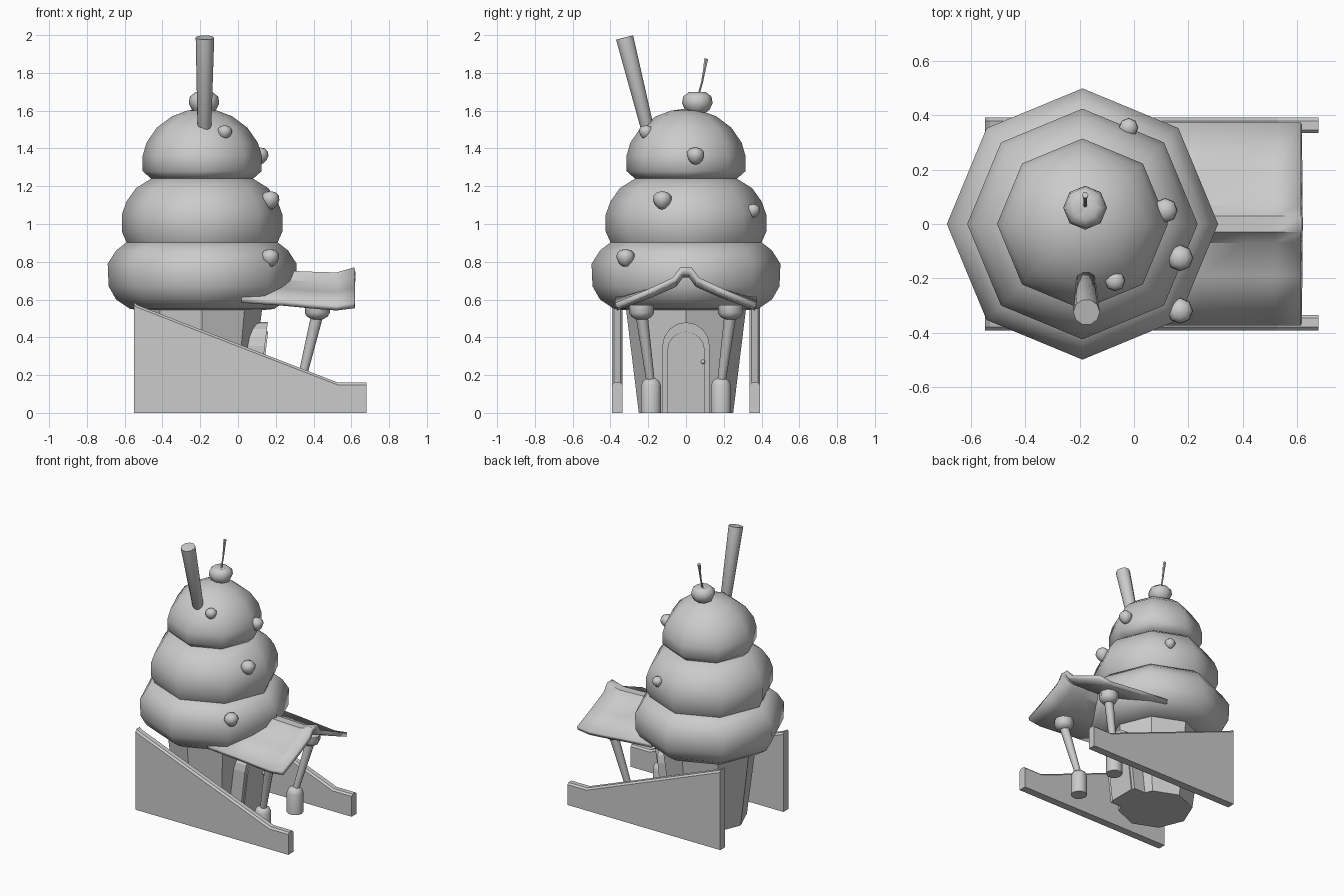
import bpy, bmesh, math
from mathutils import Vector

if "Cube" in bpy.data.objects:
    bpy.data.objects.remove(bpy.data.objects["Cube"])

CX = -0.19  # axis of the cup and the swirl

grey = bpy.data.materials.new("plain_grey")
grey.use_nodes = True
grey.diffuse_color = (0.6, 0.6, 0.6, 1)
grey.node_tree.nodes["Principled BSDF"].inputs["Base Color"].default_value = (0.6, 0.6, 0.6, 1)


def finish(name, bm, smooth=None):
    bmesh.ops.recalc_face_normals(bm, faces=bm.faces)
    mesh = bpy.data.meshes.new(name)
    bm.to_mesh(mesh)
    bm.free()
    mesh.materials.append(grey)
    obj = bpy.data.objects.new(name, mesh)
    bpy.context.collection.objects.link(obj)
    if smooth:
        bpy.ops.object.select_all(action='DESELECT')
        obj.select_set(True)
        bpy.context.view_layer.objects.active = obj
        bpy.ops.object.shade_smooth_by_angle(angle=math.radians(smooth))
    return obj


def tube(name, rings, sides, smooth=None):
    """Skin rings given as (centre, radius), each square to the path."""
    bm = bmesh.new()
    centres = [Vector(c) for c, r in rings]
    loops = []
    for i, (c, r) in enumerate(rings):
        axis = centres[min(i + 1, len(rings) - 1)] - centres[max(i - 1, 0)]
        turn = Vector((0, 0, 1)).rotation_difference(axis.normalized())
        angles = [math.tau * k / sides for k in range(sides)]
        loops.append([bm.verts.new(centres[i] + turn @ Vector((r * math.cos(a), r * math.sin(a), 0)))
                      for a in angles])
    for low, high in zip(loops, loops[1:]):
        for k in range(sides):
            n = (k + 1) % sides
            bm.faces.new((low[k], low[n], high[n], high[k]))
    bm.faces.new(loops[0])
    bm.faces.new(loops[-1])
    return finish(name, bm, smooth)


def lathe(name, x, y, profile, sides, smooth=None):
    return tube(name, [((x, y, z), r) for r, z in profile], sides, smooth)


def slab(name, outline, shift, bevel_above=None):
    """Extrude a flat outline of 3D points."""
    bm = bmesh.new()
    face = bm.faces.new([bm.verts.new(p) for p in outline])
    out = bmesh.ops.extrude_face_region(bm, geom=[face])
    moved = [v for v in out["geom"] if isinstance(v, bmesh.types.BMVert)]
    bmesh.ops.translate(bm, verts=moved, vec=shift)
    if bevel_above:
        edges = [e for e in bm.edges if all(v.co.z > bevel_above for v in e.verts)
                 and abs(e.verts[0].co.x - e.verts[1].co.x) > 0.01]
        bmesh.ops.bevel(bm, geom=edges, offset=0.012, segments=1, affect='EDGES')
    return finish(name, bm)


# Cup and three swirl tiers
lathe("cup", CX, 0, [(0.25, 0), (0.32, 0.57)], 8)
lathe("swirl_lower", CX, 0, [(0.28, 0.54), (0.38, 0.55), (0.455, 0.6), (0.495, 0.67), (0.5, 0.79),
                             (0.455, 0.86), (0.4, 0.903)], 8, 62)
lathe("swirl_middle", CX, 0, [(0.4, 0.903), (0.425, 0.96), (0.425, 1.05), (0.4, 1.12),
                              (0.35, 1.19), (0.27, 1.24)], 8, 62)
lathe("swirl_top", CX, 0, [(0.27, 1.24), (0.315, 1.28), (0.315, 1.36), (0.295, 1.43), (0.24, 1.51),
                           (0.16, 1.57), (0.08, 1.6), (0.01, 1.61)], 8, 62)

# Cherry with its curved stem
lathe("cherry", -0.18, 0.06, [(0.03, 1.58), (0.065, 1.605), (0.081, 1.64), (0.075, 1.675),
                              (0.045, 1.698), (0.01, 1.685)], 8, 62)
tube("cherry_stem", [((-0.18, 0.065, 1.68), 0.006), ((-0.18, 0.085, 1.75), 0.006),
                     ((-0.18, 0.098, 1.82), 0.008), ((-0.18, 0.107, 1.875), 0.012)], 6, 50)

# Straw
tube("straw", [((-0.178, -0.195, 1.465), 0.02), ((-0.178, -0.2, 1.49), 0.036),
               ((-0.175, -0.325, 1.987), 0.049)], 10, 50)

# Candy drops stuck to the swirl
drops = [(-0.07, -0.21, 1.485, 0.038), (0.115, 0.05, 1.36, 0.046), (0.17, -0.125, 1.125, 0.049),
         (0.17, -0.32, 0.82, 0.048), (-0.02, 0.355, 1.07, 0.036)]
for i, (x, y, z, r) in enumerate(drops):
    bm = bmesh.new()
    bmesh.ops.create_uvsphere(bm, u_segments=8, v_segments=6, radius=r)
    for v in bm.verts:
        taper = 1 + 0.2 * v.co.z / r
        v.co.x *= taper
        v.co.y *= taper
    drop = finish(f"candy_drop_{i + 1}", bm, 60)
    drop.location = (x, y, z)

# Sloping side walls
for side, name in ((1, "left"), (-1, "right")):
    wall = [(-0.55, 0), (-0.55, 0.585), (-0.53, 0.57), (0.53, 0.16), (0.68, 0.16), (0.68, 0)]
    slab(f"{name}_side_wall", [(x, side * 0.335, z) for x, z in wall], (0, side * 0.057, 0), 0.1)


# Arched doorway, leaning with the cup
def arch(half, top, x):
    pts = [(-half, 0), (half, 0)]
    pts += [(half * math.cos(a), top - half + half * math.sin(a))
            for a in (math.pi * k / 8 for k in range(9))]
    return [(x + 0.12 * z, y, z) for y, z in pts]


slab("door_frame", arch(0.125, 0.48, 0.0), (0.1, 0, 0))
slab("door", arch(0.1, 0.43, 0.05), (0.058, 0, 0))
bm = bmesh.new()
bmesh.ops.create_uvsphere(bm, u_segments=8, v_segments=6, radius=0.012)
finish("door_knob", bm, 60).location = (0.145, 0.09, 0.27)

# Porch pillars with domed feet and capitals
for side, name in ((1, "left"), (-1, "right")):
    lathe(f"{name}_pillar_foot", 0.33, side * 0.185,
          [(0.055, 0), (0.055, 0.145), (0.045, 0.17), (0.02, 0.185)], 10, 50)
    tube(f"{name}_pillar", [((0.333, side * 0.187, 0.16), 0.022), ((0.42, side * 0.235, 0.52), 0.032)], 8, 50)
    lathe(f"{name}_pillar_capital", 0.42, side * 0.235,
          [(0.03, 0.495), (0.055, 0.51), (0.066, 0.53), (0.066, 0.57)], 8, 50)

# Porch roof: a ridged section swept forward, lifting at the front
section = [(-0.375, 0.59), (-0.19, 0.65), (-0.07, 0.695), (-0.03, 0.745), (0.03, 0.745),
           (0.07, 0.695), (0.19, 0.65), (0.375, 0.59)]
stations = [(0.02, 0.022, 0.01), (0.25, 0.005, 0.008), (0.4, -0.01, 0.003),
            (0.52, -0.02, 0.0), (0.615, -0.008, 0.028)]
bm = bmesh.new()
rows = []
for x, eave, ridge in stations:
    row = []
    for y, z in section:
        t = min(1, abs(y) / 0.375)
        row.append(bm.verts.new((x, y, z + eave * t + ridge * (1 - t))))
    rows.append(row)
for a, b in zip(rows, rows[1:]):
    for k in range(len(section) - 1):
        bm.faces.new((a[k], b[k], b[k + 1], a[k + 1]))
roof = finish("porch_roof", bm, 30)
thick = roof.modifiers.new("thickness", 'SOLIDIFY')
thick.thickness = 0.03
thick.offset = -1
